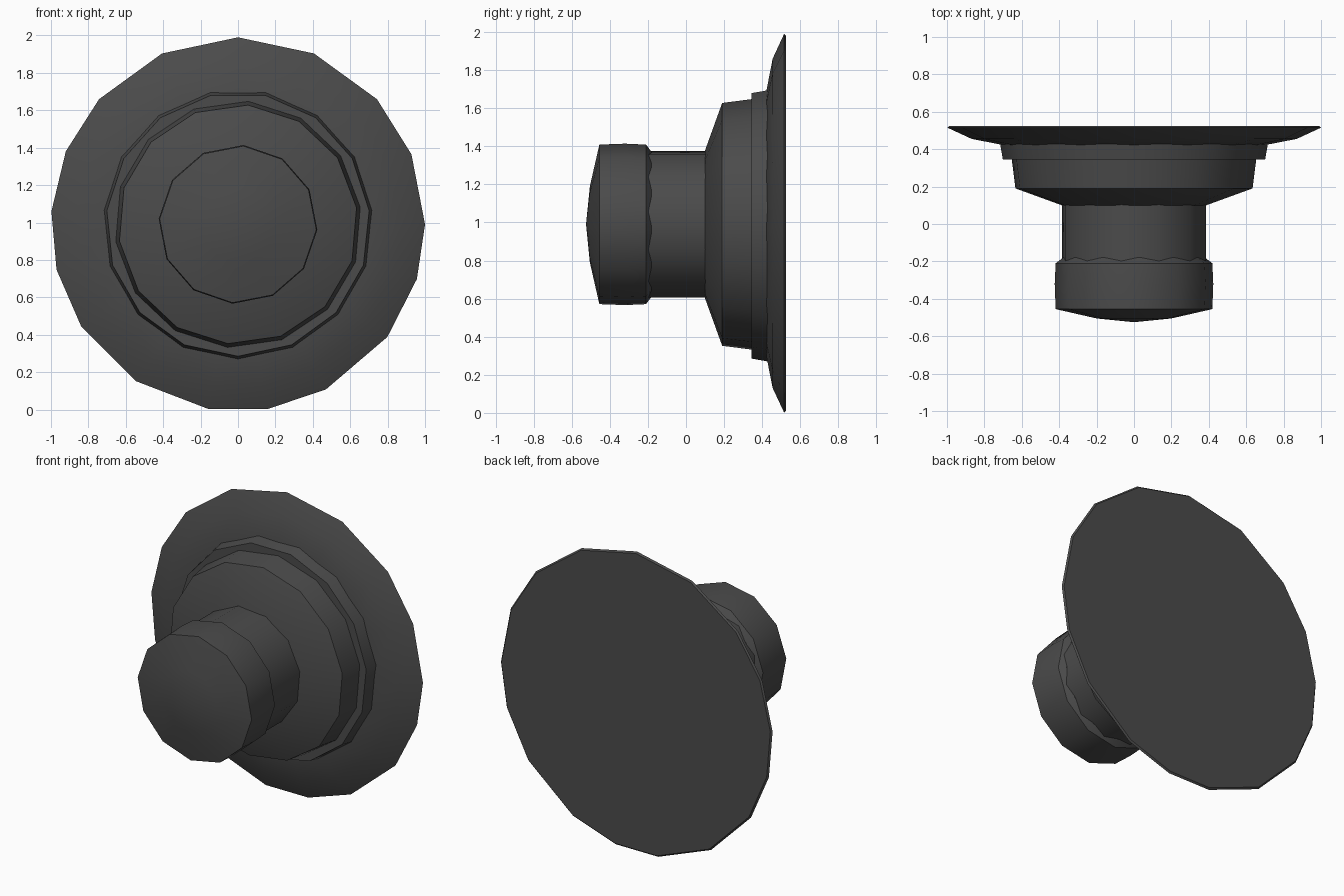
import bpy
import bmesh
from math import sin, cos, radians

cube = bpy.data.objects.get("Cube")
if cube:
    bpy.data.objects.remove(cube, do_unlink=True)

AXIS_Z = 0.99

mat = bpy.data.materials.new("dark grey")
mat.use_nodes = True
grey = (0.07, 0.07, 0.07, 1)
mat.diffuse_color = grey
mat.node_tree.nodes["Principled BSDF"].inputs["Base Color"].default_value = grey


def turned(name, profile, angles):
    """Turn a (y, radius) profile about the front-back axis, then cap both ends."""
    bm = bmesh.new()
    rings = []
    for y, r in profile:
        if r == 0:
            rings.append([bm.verts.new((0, y, AXIS_Z))])
        else:
            rings.append([bm.verts.new((r * cos(radians(a)), y, AXIS_Z + r * sin(radians(a))))
                          for a in angles])
    n = len(angles)
    for a, b in zip(rings, rings[1:]):
        for i in range(n):
            j = (i + 1) % n
            quad = [a[i % len(a)], a[j % len(a)], b[j % len(b)], b[i % len(b)]]
            bm.faces.new(list(dict.fromkeys(quad)))
    for ring in (rings[0], rings[-1]):
        if len(ring) > 1:
            bm.faces.new(ring)
    bmesh.ops.recalc_face_normals(bm, faces=bm.faces)
    mesh = bpy.data.meshes.new(name)
    bm.to_mesh(mesh)
    bm.free()
    mesh.materials.append(mat)
    obj = bpy.data.objects.new(name, mesh)
    bpy.context.collection.objects.link(obj)
    bpy.ops.object.select_all(action="DESELECT")
    obj.select_set(True)
    bpy.context.view_layer.objects.active = obj
    bpy.ops.object.shade_smooth_by_angle(angle=radians(32))
    return obj


def even(count, start=0):
    return [start + 360 * i / count for i in range(count)]


# Wide mounting flange with uneven sides and a flat back
flange_angles = [0, 22, 42, 66, 90, 114, 138, 157, 176,
                 194, 213, 237, 261, 279, 298, 323, 343]
turned("flange", [(0.42, 0.69), (0.455, 0.87), (0.515, 1.0), (0.525, 0.99), (0.525, 0)],
       flange_angles)

# Stepped collar and flared body
turned("collar", [(0.345, 0.705), (0.43, 0.72)], even(15, 6))
turned("body", [(0.1, 0.39), (0.19, 0.64), (0.345, 0.66)], even(14, 8))

# Narrow stem and knob with a shallow domed face
turned("stem", [(-0.22, 0.39), (0.12, 0.39)], even(12, 10))
turned("knob", [(-0.525, 0), (-0.505, 0.2), (-0.455, 0.42), (-0.32, 0.425),
                (-0.21, 0.42), (-0.18, 0.38)], even(12, 26))
